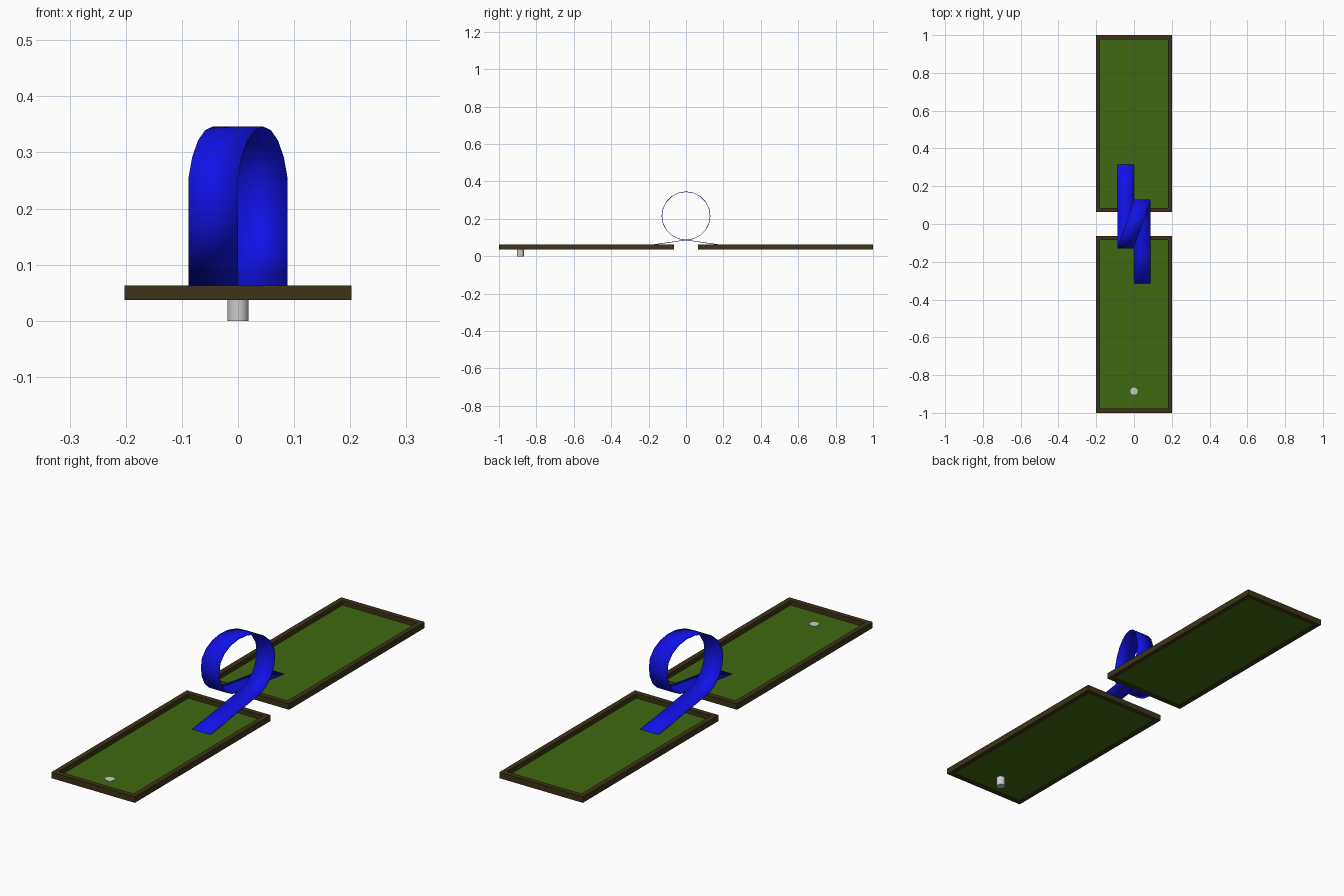
import bpy, bmesh, math

if "Cube" in bpy.data.objects:
    bpy.data.objects.remove(bpy.data.objects["Cube"])

def material(name, rgb):
    m = bpy.data.materials.new(name)
    m.diffuse_color = (*rgb, 1)
    m.use_nodes = True
    m.node_tree.nodes["Principled BSDF"].inputs["Base Color"].default_value = m.diffuse_color
    return m

WOOD = material("wood", (0.045, 0.034, 0.009))
GRASS = material("grass", (0.05, 0.14, 0.005))
BLUE = material("blue", (0.006, 0.006, 0.8))

def finish(name, bm, mat):
    me = bpy.data.meshes.new(name)
    bm.to_mesh(me)
    bm.free()
    ob = bpy.data.objects.new(name, me)
    bpy.context.collection.objects.link(ob)
    if mat:
        me.materials.append(mat)
    return ob

def add_ring(name, x, y0, y1, w, z0, z1, mat):
    """Rectangular border frame with mitred corners."""
    bm = bmesh.new()
    def rect(i, z):
        return [bm.verts.new(p) for p in ((-x + i, y0 + i, z), (x - i, y0 + i, z),
                                          (x - i, y1 - i, z), (-x + i, y1 - i, z))]
    loops = [rect(0, z0), rect(0, z1), rect(w, z1), rect(w, z0)]
    for k in range(4):
        a, b = loops[k], loops[(k + 1) % 4]
        for i in range(4):
            j = (i + 1) % 4
            bm.faces.new((a[i], a[j], b[j], b[i]))
    bmesh.ops.recalc_face_normals(bm, faces=bm.faces)
    return finish(name, bm, mat)

def add_box(name, x, y0, y1, z0, z1, mat):
    bm = bmesh.new()
    bmesh.ops.create_cube(bm, size=1)
    for v in bm.verts:
        v.co = (v.co.x * 2 * x, (y0 + y1) / 2 + v.co.y * (y1 - y0),
                (z0 + z1) / 2 + v.co.z * (z1 - z0))
    return finish(name, bm, mat)

# Two trays: wooden border and recessed green
W = 0.022
for tag, y0, y1 in (("front", -1.0, -0.064), ("back", 0.064, 1.0)):
    add_ring(tag + "_border", 0.202, y0, y1, W, 0.037, 0.063, WOOD)
    add_box(tag + "_green", 0.202 - W, y0 + W, y1 - W, 0.040, 0.043, GRASS)

# Hole cup
bpy.ops.mesh.primitive_cylinder_add(vertices=32, radius=0.019, depth=0.044,
                                    location=(0, -0.885, 0.022))
bpy.context.object.name = "hole_cup"
bpy.ops.object.shade_smooth_by_angle(angle=math.radians(40))

# Loop ribbon: ramp up on the right, cross over at the top, ramp down on the left
R, CZ, WIDTH, N = 0.129, 0.216, 0.088, 20
edge_y = R * math.cos(math.radians(18))
path = [(WIDTH / 2, -0.316, 0.0425), (WIDTH / 2, -0.16, 0.064)]
for k in range(N + 1):
    a = -math.pi / 2 + 2 * math.pi * k / N
    y, z = R * math.cos(a), CZ + R * math.sin(a)
    if k <= 6:
        x = WIDTH / 2
    elif k >= 14:
        x = -WIDTH / 2
    else:
        x = WIDTH / 2 * y / edge_y
    path.append((x, y, z))
path += [(-WIDTH / 2, 0.16, 0.064), (-WIDTH / 2, 0.316, 0.0425)]
bm = bmesh.new()
rows = [(bm.verts.new((x - WIDTH / 2, y, z)), bm.verts.new((x + WIDTH / 2, y, z)))
        for x, y, z in path]
for a, b in zip(rows, rows[1:]):
    bm.faces.new((a[0], a[1], b[1], b[0]))
ribbon = finish("loop_ribbon", bm, BLUE)
thick = ribbon.modifiers.new("thickness", 'SOLIDIFY')
thick.thickness = 0.003
thick.offset = 0
bpy.ops.object.select_all(action='DESELECT')
ribbon.select_set(True)
bpy.context.view_layer.objects.active = ribbon
bpy.ops.object.shade_smooth_by_angle(angle=math.radians(30))
